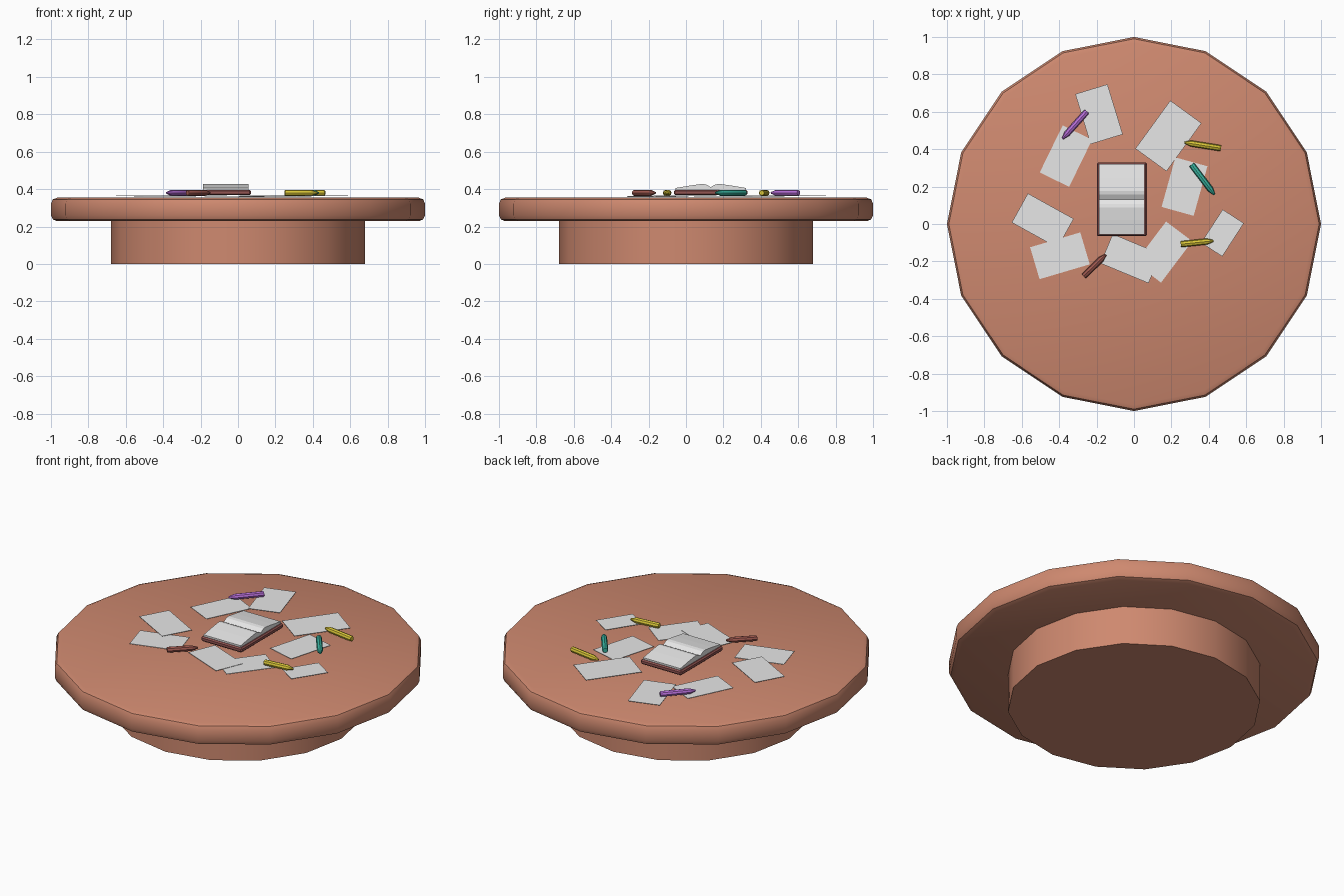
import bpy, bmesh, math
from mathutils import Matrix, Vector

if "Cube" in bpy.data.objects:
    bpy.data.objects.remove(bpy.data.objects["Cube"])


def mat(name, r, g, b):
    m = bpy.data.materials.new(name)
    m.diffuse_color = (r, g, b, 1)
    m.use_nodes = True
    m.node_tree.nodes["Principled BSDF"].inputs["Base Color"].default_value = m.diffuse_color
    return m


WOOD = mat("terracotta wood", 0.62, 0.25, 0.16)
PAPER = mat("paper white", 0.8, 0.8, 0.8)
COVER = mat("maroon cover", 0.29, 0.09, 0.085)
YELLOW = mat("yellow", 0.70, 0.57, 0.04)
TEAL = mat("teal", 0.04, 0.45, 0.35)
PURPLE = mat("purple", 0.48, 0.16, 0.70)
BROWN = mat("red brown", 0.35, 0.10, 0.08)


def make(name, bm, material, smooth=False):
    bmesh.ops.recalc_face_normals(bm, faces=bm.faces)
    me = bpy.data.meshes.new(name)
    bm.to_mesh(me)
    bm.free()
    me.materials.append(material)
    ob = bpy.data.objects.new(name, me)
    bpy.context.collection.objects.link(ob)
    if smooth:
        bpy.ops.object.select_all(action='DESELECT')
        ob.select_set(True)
        bpy.context.view_layer.objects.active = ob
        bpy.ops.object.shade_smooth_by_angle(angle=math.radians(35))
    return ob


def lathe(name, profile, n, material, matrix=Matrix(), smooth=False):
    """Closed solid from (radius, z) rings."""
    bm = bmesh.new()
    rings = [[bm.verts.new(matrix @ Vector((r * math.cos(2 * math.pi * i / n),
                                            r * math.sin(2 * math.pi * i / n), z)))
              for i in range(n)] for r, z in profile]
    for a, b in zip(rings, rings[1:]):
        for i in range(n):
            j = (i + 1) % n
            bm.faces.new((a[i], a[j], b[j], b[i]))
    bm.faces.new(rings[0][::-1])
    bm.faces.new(rings[-1])
    return make(name, bm, material, smooth)


# Round table: pedestal and rounded-rim top
lathe("table_base", [(0.68, 0), (0.68, 0.24)], 16, WOOD, smooth=True)
lathe("table_top", [(0.967, 0.229), (0.99, 0.238), (1, 0.26), (1, 0.322),
                    (0.99, 0.345), (0.967, 0.354)], 16, WOOD, smooth=True)

# Loose sheets: x, y, width, length, angle, height
sheets = [
    (-0.187, 0.587, 0.18, 0.28, 17, 0.365),
    (-0.364, 0.363, 0.175, 0.28, -26, 0.359),
    (0.184, 0.471, 0.206, 0.318, -36, 0.365),
    (0.270, 0.200, 0.178, 0.275, -15.5, 0.359),
    (0.473, -0.048, 0.135, 0.212, -33, 0.365),
    (0.158, -0.150, 0.175, 0.277, -37, 0.359),
    (-0.018, -0.185, 0.278, 0.17, -22.5, 0.362),
    (-0.488, 0.018, 0.28, 0.178, -29, 0.365),
    (-0.396, -0.170, 0.28, 0.178, 16.5, 0.359),
]
for k, (x, y, w, l, ang, z) in enumerate(sheets):
    bm = bmesh.new()
    bmesh.ops.create_cube(bm, size=1, matrix=Matrix.Translation((x, y, z))
                          @ Matrix.Rotation(math.radians(ang), 4, 'Z')
                          @ Matrix.Diagonal((w, l, 0.002, 1)))
    make(f"sheet_{k + 1}", bm, PAPER)

# Open book: bevelled cover and page block with a centre valley
BX, BY = -0.065, 0.132
bm = bmesh.new()
bmesh.ops.create_cube(bm, size=1, matrix=Matrix.Translation((BX, BY, 0.382))
                      @ Matrix.Diagonal((0.268, 0.394, 0.028, 1)))
bmesh.ops.bevel(bm, geom=bm.edges[:], offset=0.007, segments=1, affect='EDGES')
make("book_cover", bm, COVER)

half = [(0.188, 0.394), (0.188, 0.406), (0.11, 0.419), (0.045, 0.428), (0.026, 0.425)]
outline = [(-y, z) for y, z in half] + [(0, 0.411)] + half[::-1]
bm = bmesh.new()
face = bm.faces.new([bm.verts.new((BX - 0.122, BY + y, z)) for y, z in outline])
ext = bmesh.ops.extrude_face_region(bm, geom=[face])
bmesh.ops.translate(bm, vec=(0.244, 0, 0),
                    verts=[v for v in ext["geom"] if isinstance(v, bmesh.types.BMVert)])
make("book_pages", bm, PAPER)

# Crayons: blunt end, tip, colour
crayons = [
    ("yellow_crayon_back", (0.465, 0.405), (0.27, 0.436), YELLOW),
    ("yellow_crayon_front", (0.25, -0.108), (0.425, -0.09), YELLOW),
    ("teal_crayon", (0.308, 0.318), (0.43, 0.157), TEAL),
    ("purple_crayon", (-0.252, 0.602), (-0.382, 0.456), PURPLE),
    ("brown_crayon", (-0.27, -0.28), (-0.15, -0.163), BROWN),
]
for name, a, b, material in crayons:
    a, b = Vector((*a, 0.380)), Vector((*b, 0.380))
    d = b - a
    m = Matrix.Translation(a) @ d.to_track_quat('Z', 'Y').to_matrix().to_4x4()
    L, r = d.length, 0.0165
    lathe(name, [(r * 0.8, 0), (r, 0.006), (r, L - 0.035), (0.005, L)], 8, material, m, True)
